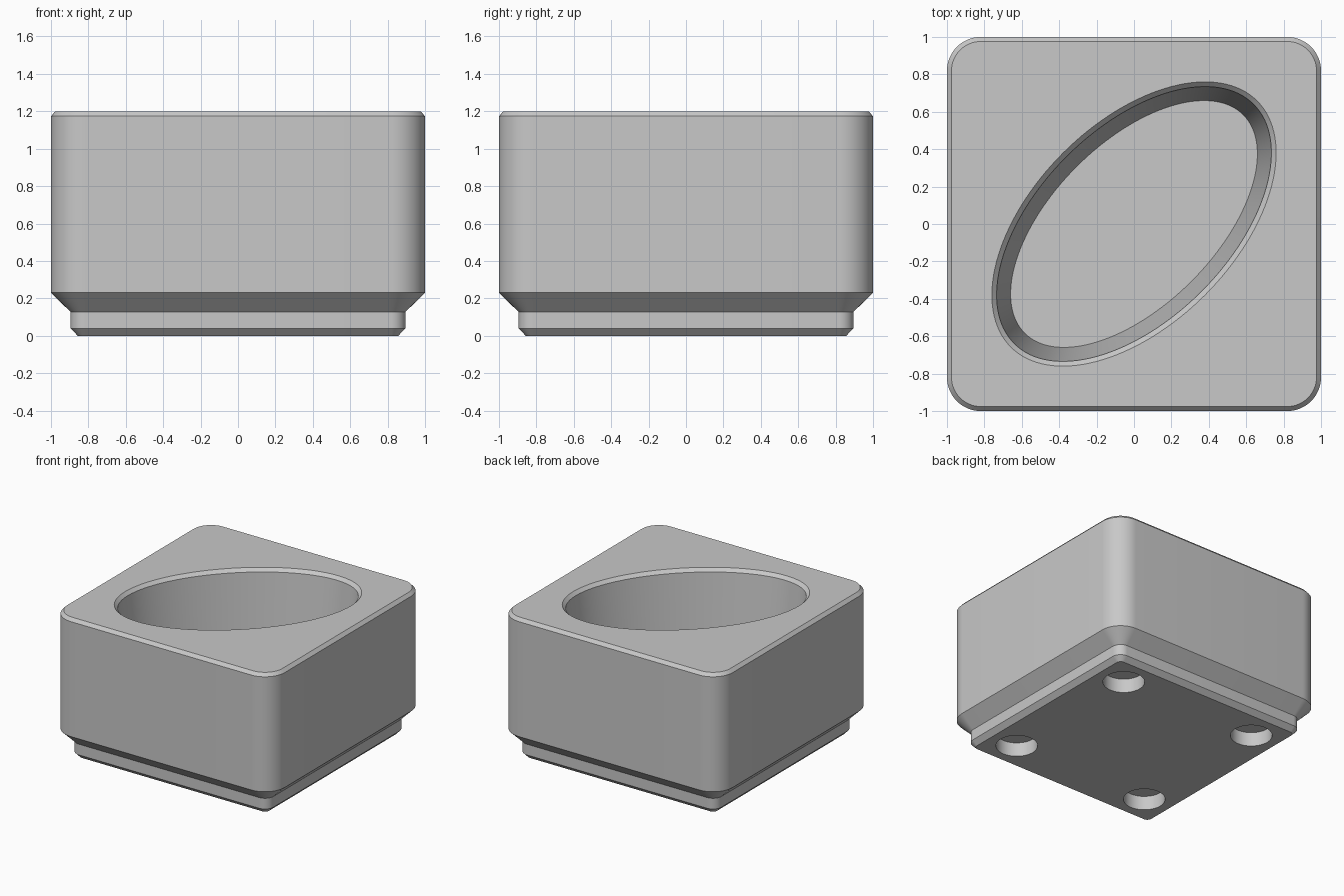
import bpy
import bmesh
from math import sin, cos, pi, radians

if "Cube" in bpy.data.objects:
    bpy.data.objects.remove(bpy.data.objects["Cube"])

grey = bpy.data.materials.new("plain grey")
grey.use_nodes = True
colour = (0.58, 0.58, 0.58, 1)
grey.diffuse_color = colour
grey.node_tree.nodes["Principled BSDF"].inputs["Base Color"].default_value = colour


def rounded_square(half, radius, steps=16):
    """Outline points of a square with round corners."""
    points = []
    for quarter in range(4):
        mid = radians(45 + 90 * quarter)
        cx = (half - radius) * (1 if cos(mid) > 0 else -1)
        cy = (half - radius) * (1 if sin(mid) > 0 else -1)
        for i in range(steps + 1):
            t = quarter * pi / 2 + i / steps * pi / 2
            points.append((cx + radius * cos(t), cy + radius * sin(t)))
    return points


def ellipse(long, short, turn=0, cx=0, cy=0, steps=128):
    """Outline points of a turned ellipse."""
    points = []
    for i in range(steps):
        t = 2 * pi * i / steps
        u, v = long * cos(t), short * sin(t)
        points.append((cx + u * cos(turn) - v * sin(turn),
                       cy + u * sin(turn) + v * cos(turn)))
    return points


def loft(name, sections):
    """Closed solid through (height, outline) sections, bottom to top."""
    bm = bmesh.new()
    rings = [[bm.verts.new((x, y, z)) for x, y in outline] for z, outline in sections]
    for low, high in zip(rings, rings[1:]):
        for i in range(len(low)):
            j = (i + 1) % len(low)
            bm.faces.new((low[i], low[j], high[j], high[i]))
    bm.faces.new(rings[0][::-1])
    bm.faces.new(rings[-1])
    mesh = bpy.data.meshes.new(name)
    bm.to_mesh(mesh)
    bm.free()
    mesh.materials.append(grey)
    obj = bpy.data.objects.new(name, mesh)
    bpy.context.collection.objects.link(obj)
    return obj


def cut(target, cutter):
    """Subtract the cutter for good, then discard it."""
    cutter.hide_render = True
    mod = target.modifiers.new("cut", "BOOLEAN")
    mod.operation = "DIFFERENCE"
    mod.solver = "EXACT"
    mod.object = cutter
    bpy.context.view_layer.objects.active = target
    bpy.ops.object.modifier_apply(modifier=mod.name)
    bpy.data.objects.remove(cutter)


# Block with a stepped foot and a chamfered top rim: height, half width, corner radius
profile = [(0, 0.857, 0.039), (0.039, 0.895, 0.077), (0.127, 0.895, 0.077),
           (0.23, 1, 0.181), (1.174, 1, 0.181), (1.2, 0.976, 0.157)]
block = loft("holder_block", [(z, rounded_square(h, r)) for z, h, r in profile])

# Tapered oval pocket with a chamfered mouth: height, half length, half width
pocket = [(0.33, 0.826, 0.434), (1.174, 0.905, 0.51),
          (1.2, 0.931, 0.537), (1.25, 0.931, 0.537)]
cut(block, loft("pocket_cutter", [(z, ellipse(a, b, pi / 4)) for z, a, b in pocket]))

# Four round recesses under the foot
for sx in (-1, 1):
    for sy in (-1, 1):
        disc = ellipse(0.157, 0.157, 0, 0.627 * sx, 0.627 * sy, 48)
        cut(block, loft("recess_cutter", [(-0.05, disc), (0.116, disc)]))

# Smooth the round walls, keep the chamfers crisp
bpy.ops.object.select_all(action="DESELECT")
block.select_set(True)
bpy.context.view_layer.objects.active = block
bpy.ops.object.shade_smooth_by_angle(angle=radians(25))
